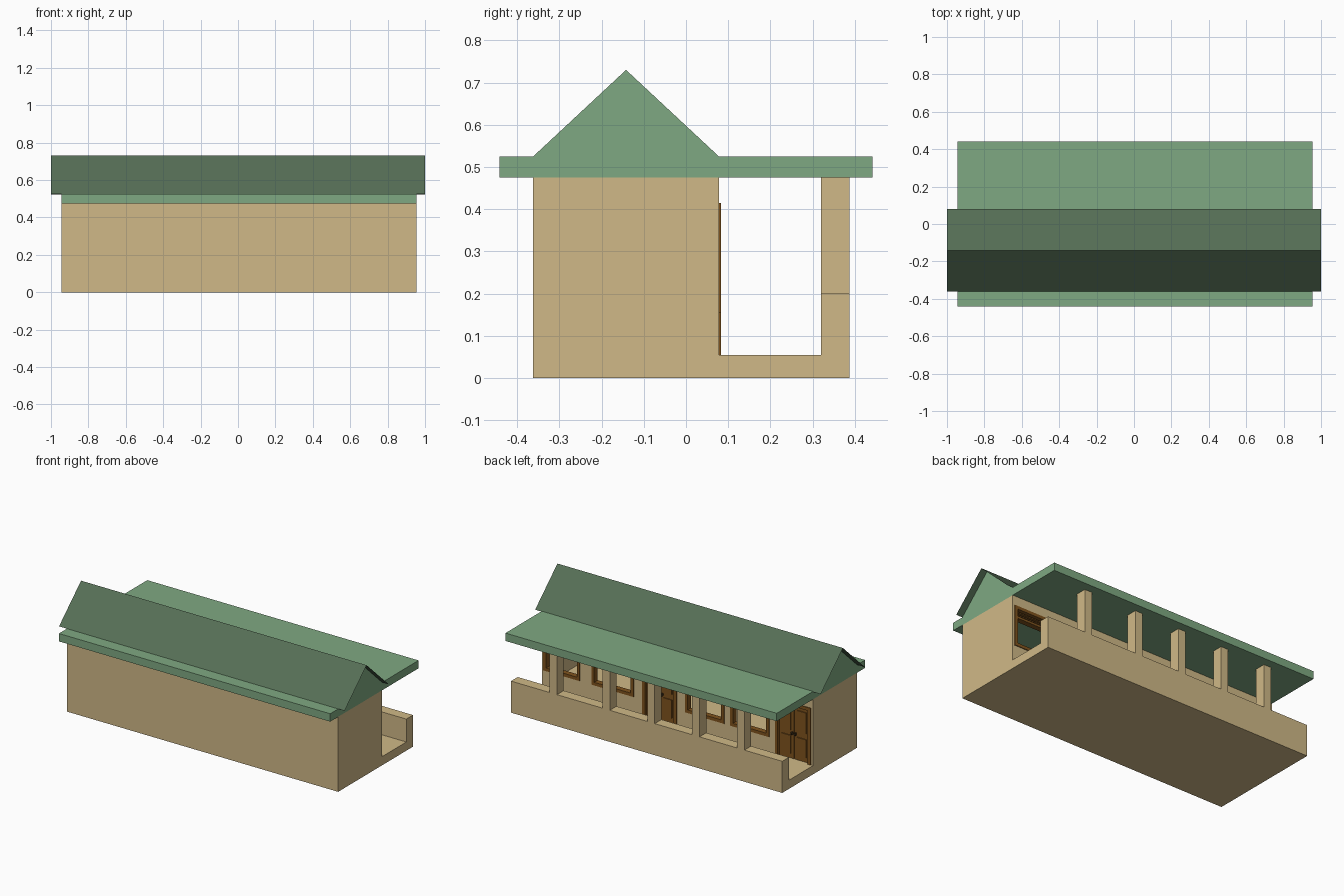
import bpy, bmesh

if "Cube" in bpy.data.objects:
    bpy.data.objects.remove(bpy.data.objects["Cube"])


def material(name, rgb):
    m = bpy.data.materials.new(name)
    lin = [((c / 255 + 0.055) / 1.055) ** 2.4 for c in rgb]
    m.diffuse_color = (*lin, 1)
    m.use_nodes = True
    m.node_tree.nodes["Principled BSDF"].inputs["Base Color"].default_value = m.diffuse_color
    return m


TAN = material("tan_plaster", (208, 185, 135))
GREEN = material("light_green", (127, 169, 130))
DARK = material("dark_green_sheet", (86, 111, 86))
BROWN = material("brown_wood", (128, 84, 30))
KNOB = material("dark_metal", (60, 45, 25))


def finish(name, bm, mat):
    bmesh.ops.recalc_face_normals(bm, faces=bm.faces)
    me = bpy.data.meshes.new(name)
    bm.to_mesh(me)
    bm.free()
    me.materials.append(mat)
    ob = bpy.data.objects.new(name, me)
    bpy.context.collection.objects.link(ob)
    return ob


def add_box(bm, x0, x1, y0, y1, z0, z1):
    vs = bmesh.ops.create_cube(bm, size=1)["verts"]
    for v in vs:
        v.co = (x1 if v.co.x > 0 else x0, y1 if v.co.y > 0 else y0, z1 if v.co.z > 0 else z0)


def boxes(name, mat, *dims):
    bm = bmesh.new()
    for d in dims:
        add_box(bm, *d)
    return finish(name, bm, mat)


def extrude_profile(name, pts, x0, x1, mat, skip=()):
    """Extrude a y-z profile along x, leaving out the listed side faces."""
    bm = bmesh.new()
    a = [bm.verts.new((x0, y, z)) for y, z in pts]
    b = [bm.verts.new((x1, y, z)) for y, z in pts]
    bm.faces.new(a)
    bm.faces.new(b)
    for i in range(len(pts)):
        j = (i + 1) % len(pts)
        if i not in skip:
            bm.faces.new((a[i], a[j], b[j], b[i]))
    return finish(name, bm, mat)


X0, X1 = -0.945, 0.955
YF, YW = -0.362, 0.078            # closed front wall, veranda wall
YP0, YP1 = 0.32, 0.387            # parapet
FLOOR, SILL, HEAD, CEIL = 0.055, 0.155, 0.415, 0.475
WALL = 0.04

# building body with veranda floor and parapet
body = extrude_profile("building_body", [
    (YF, 0), (YP1, 0), (YP1, 0.2), (YP0, 0.2), (YP0, FLOOR),
    (YW, FLOOR), (YW, CEIL), (YF, CEIL)], X0, X1, TAN)

# openings in the veranda wall
windows = [(0.687, 0.942), (0.31, 0.605), (-0.325, -0.05), (-0.64, -0.367)]
doors = [(0.01, 0.25), (-0.93, -0.68)]

# hollow the room and cut the openings
cuts = [(X0 + 0.01, X1 - 0.01, YF + WALL, YW - WALL, FLOOR, 0.6)]
cuts += [(a, b, YW - WALL - 0.02, YW + 0.02, SILL, HEAD) for a, b in windows]
cuts += [(a, b, YW - WALL - 0.02, YW + 0.02, FLOOR, HEAD) for a, b in doors]
bpy.context.view_layer.objects.active = body
for c in cuts:
    cutter = boxes("cutter", TAN, c)
    cutter.hide_render = True
    mod = body.modifiers.new("cut", "BOOLEAN")
    mod.operation, mod.solver, mod.object = "DIFFERENCE", "EXACT", cutter
    bpy.ops.object.modifier_apply(modifier=mod.name)
    bpy.data.objects.remove(cutter)

# veranda columns
for i, x in enumerate((0.633, 0.263, -0.052, -0.366, -0.68)):
    boxes(f"column_{i + 1}", TAN, (x, x + 0.052, YP0, YP1, 0.2, CEIL))

# wooden window frames with a slatted vent on top
T = 0.02
FY0, FY1 = YW - 0.03, YW + 0.005
for i, (a, b) in enumerate(windows):
    parts = [(a, a + T, FY0, FY1, SILL, HEAD), (b - T, b, FY0, FY1, SILL, HEAD),
             (a + T, b - T, FY0, FY1, SILL, SILL + T), (a + T, b - T, FY0, FY1, HEAD - T, HEAD),
             (a + T, b - T, FY0, FY1, 0.335, 0.35)]
    parts += [(a + T, b - T, FY0 + 0.01, FY1 - 0.01, z, z + 0.007) for z in (0.36, 0.378)]
    boxes(f"window_frame_{i + 1}", BROWN, *parts)

# double doors with frame, leaves, raised panels and knobs
for i, (a, b) in enumerate(doors):
    mid = (a + b) / 2
    boxes(f"door_frame_{i + 1}", BROWN,
          (a, a + T, FY0, FY1, FLOOR, HEAD), (b - T, b, FY0, FY1, FLOOR, HEAD),
          (a + T, b - T, FY0, FY1, HEAD - T, HEAD))
    parts = []
    for p, q in ((a + T, mid - 0.002), (mid + 0.002, b - T)):
        parts.append((p, q, YW - 0.028, YW - 0.012, FLOOR, HEAD - T))
        for z0, z1 in ((FLOOR + 0.03, 0.2), (0.235, HEAD - T - 0.025)):
            parts.append((p + 0.02, q - 0.02, YW - 0.012, YW - 0.006, z0, z1))
    boxes(f"door_leaves_{i + 1}", BROWN, *parts)
    boxes(f"door_handles_{i + 1}", KNOB, *[
        (x - 0.005, x + 0.005, YW - 0.012, YW + 0.004, 0.21, 0.225)
        for x in (mid - 0.012, mid + 0.012)])

# flat roof slab with gable ends (slopes left open for the roof sheets)
PEAK = (-0.142, 0.73)
extrude_profile("roof_slab_and_gables", [
    (-0.442, CEIL), (0.442, CEIL), (0.442, 0.525), (YW, 0.525),
    PEAK, (YF, 0.525), (-0.442, 0.525)], X0, X1, GREEN, skip=(3, 4))

# thin sloping roof sheets, overhanging at both ends
bm = bmesh.new()
rows = [[bm.verts.new((x, y, z)) for x in (-1, 1)]
        for y, z in ((YF, 0.525), PEAK, (YW + 0.003, 0.523))]
for r, s in zip(rows, rows[1:]):
    bm.faces.new((r[0], r[1], s[1], s[0]))
roof = finish("roof_sheets", bm, DARK)
if roof.data.polygons[0].normal.z < 0:
    roof.data.flip_normals()
